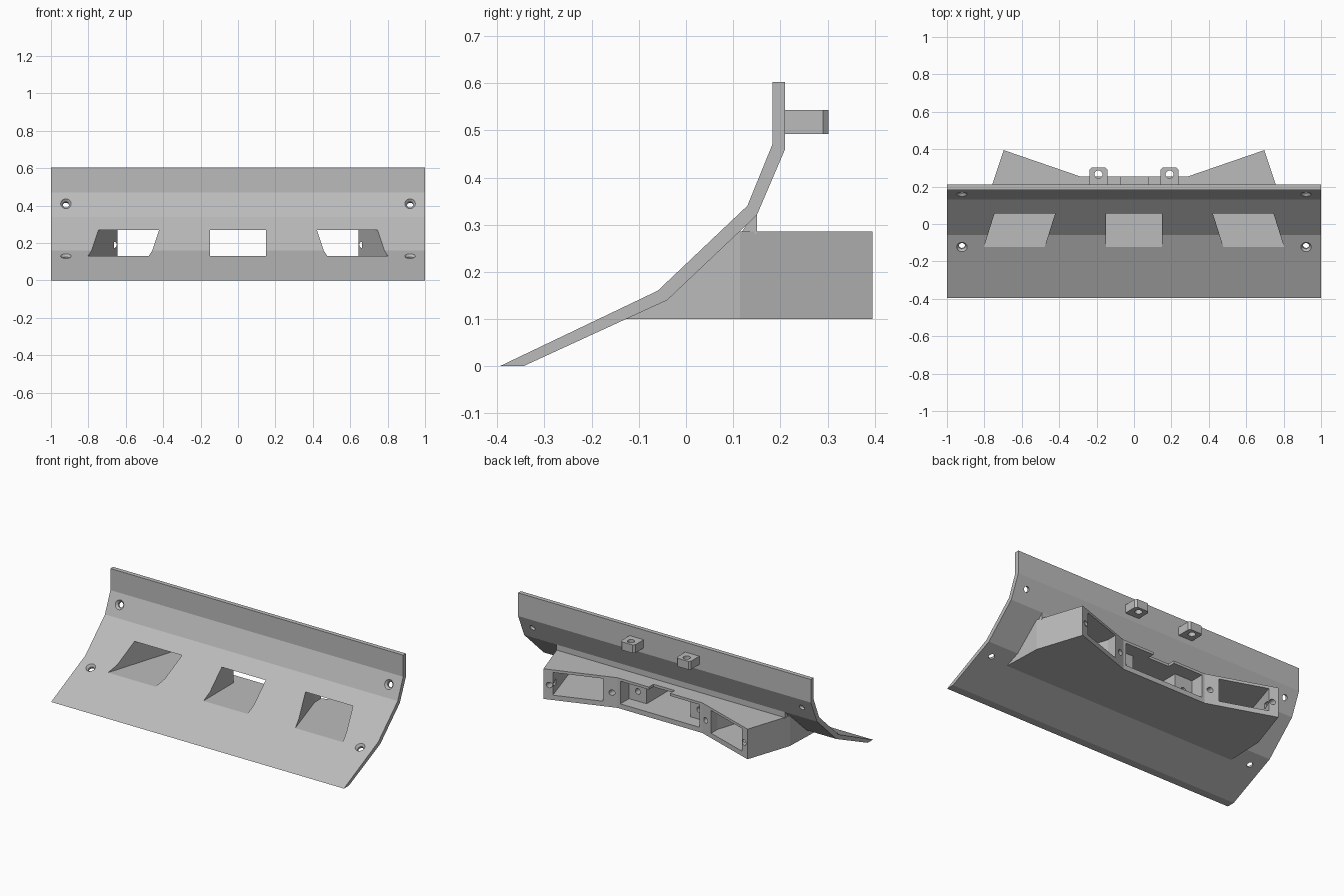
import bpy, bmesh
from mathutils import Vector

if "Cube" in bpy.data.objects:
    bpy.data.objects.remove(bpy.data.objects["Cube"], do_unlink=True)

grey = bpy.data.materials.new("plain_grey")
grey.use_nodes = True
grey.diffuse_color = (0.5, 0.5, 0.5, 1)
grey.node_tree.nodes["Principled BSDF"].inputs["Base Color"].default_value = (0.5, 0.5, 0.5, 1)


def add_object(name, bm):
    bmesh.ops.recalc_face_normals(bm, faces=bm.faces)
    mesh = bpy.data.meshes.new(name)
    bm.to_mesh(mesh)
    bm.free()
    obj = bpy.data.objects.new(name, mesh)
    bpy.context.scene.collection.objects.link(obj)
    mesh.materials.append(grey)
    return obj


def prism(name, points, low, high, axis):
    """Extrude an outline: (y, z) points along x, or (x, y) points along z."""
    bm = bmesh.new()
    place = (lambda p: (low, p[0], p[1])) if axis == "x" else (lambda p: (p[0], p[1], low))
    face = bm.faces.new([bm.verts.new(place(p)) for p in points])
    ext = bmesh.ops.extrude_face_region(bm, geom=[face])["geom"]
    step = Vector((high - low, 0, 0)) if axis == "x" else Vector((0, 0, high - low))
    bmesh.ops.translate(bm, vec=step, verts=[v for v in ext if isinstance(v, bmesh.types.BMVert)])
    return add_object(name, bm)


def box(name, x0, x1, y0, y1, z0, z1):
    return prism(name, [(x0, y0), (x1, y0), (x1, y1), (x0, y1)], z0, z1, "z")


def drill(start, direction, r1, r2, length):
    """Round cutter running from start along direction."""
    bm = bmesh.new()
    bmesh.ops.create_cone(bm, cap_ends=True, segments=24, radius1=r1, radius2=r2, depth=length)
    obj = add_object("drill", bm)
    d = Vector(direction).normalized()
    obj.rotation_mode = "QUATERNION"
    obj.rotation_quaternion = d.to_track_quat("Z", "Y")
    obj.location = Vector(start) + d * length / 2
    return obj


def cut(obj, cutters):
    """Subtract the cutters, bake the result and remove the cutters."""
    for c in cutters:
        c.hide_render = True
        mod = obj.modifiers.new("cut", "BOOLEAN")
        mod.operation, mod.solver, mod.object = "DIFFERENCE", "EXACT", c
    bpy.context.view_layer.update()
    mesh = bpy.data.meshes.new_from_object(obj.evaluated_get(bpy.context.evaluated_depsgraph_get()))
    obj.modifiers.clear()
    obj.data = mesh
    for c in cutters:
        bpy.data.objects.remove(c, do_unlink=True)


def mirrored(half):
    return half + [(-x, y) for x, y in reversed(half)]


def channels():
    """Three passages that run from the front windows to the back."""
    lo, hi = 0.13, 0.27
    out = [box("channel", -0.15, 0.15, -0.35, 0.2, lo, hi)]
    for s in (1, -1):
        plan = [(0.842, -0.25), (0.619, 0.46), (0.295, 0.46), (0.36, 0.25), (0.518, -0.25)]
        # the inner wall stays straight up to the rear pillar
        plan[2] = (0.37, 0.46)
        plan[3] = (0.37, 0.22)
        out.append(prism("channel", [(s * x, y) for x, y in plan], lo, hi, "z"))
    return out


# Bent blade plate
front = [(-0.395, 0), (-0.06, 0.16), (0.13, 0.34), (0.183, 0.47), (0.183, 0.603)]
back = [(0.21, 0.603), (0.21, 0.46), (0.15, 0.32), (-0.04, 0.14), (-0.345, 0)]
blade = prism("blade", front + back, -1, 1, "x")
cutters = channels()
# Countersunk screw holes near the ends
for s in (1, -1):
    for y, z, d in ((-0.123, 0.13, (0, 0.16, -0.335)), (0.1585, 0.41, (0, 0.13, -0.053))):
        spot, way = Vector((s * 0.92, y, z)), Vector(d).normalized()
        cutters.append(drill(spot - way * 0.05, way, 0.017, 0.017, 0.15))
        cutters.append(drill(spot - way * 0.002, way, 0.03, 0.016, 0.016))
cut(blade, cutters)

# Housing behind the blade, trimmed to lie inside the plate
plan = mirrored([(0.8, -0.16), (0.79, 0.115), (0.697, 0.395), (0.29, 0.255)])
housing = prism("housing", plan, 0.1, 0.286, "z")
trim = [(-0.5, 0), (-0.37, 0), (-0.05, 0.15), (0.14, 0.33), (0.14, 0.5), (-0.5, 0.5)]
cutters = [prism("trim", trim, -1.2, 1.2, "x")] + channels()
# Wide rear pocket and the notch in its roof
cutters.append(box("pocket", -0.27, 0.27, 0.17, 0.3, 0.13, 0.27))
cutters.append(box("notch", -0.07, 0.075, 0.21, 0.3, 0.2, 0.35))
# Screw holes in the pillars and pocket shoulders
for s in (1, -1):
    for x, y in ((0.665, 0.42), (0.32, 0.29), (0.21, 0.18)):
        cutters.append(drill((s * x, y, 0.19), (0, -1, 0), 0.017, 0.017, 0.1))
cut(housing, cutters)

# Small ridge joining the housing roof to the blade
prism("roof_ridge", [(0.115, 0.28), (0.15, 0.28), (0.15, 0.32), (0.135, 0.31)], -0.78, 0.78, "x")

# Two mounting lugs with chamfered ends
for side, s in (("left", 1), ("right", -1)):
    half = [(0.048, 0.2), (0.048, 0.29), (0.037, 0.302)]
    lug = prism(side + "_lug", [(x + s * 0.19, y) for x, y in mirrored(half)], 0.492, 0.543, "z")
    cut(lug, [drill((s * 0.19, 0.265, 0.45), (0, 0, 1), 0.021, 0.021, 0.15)])
